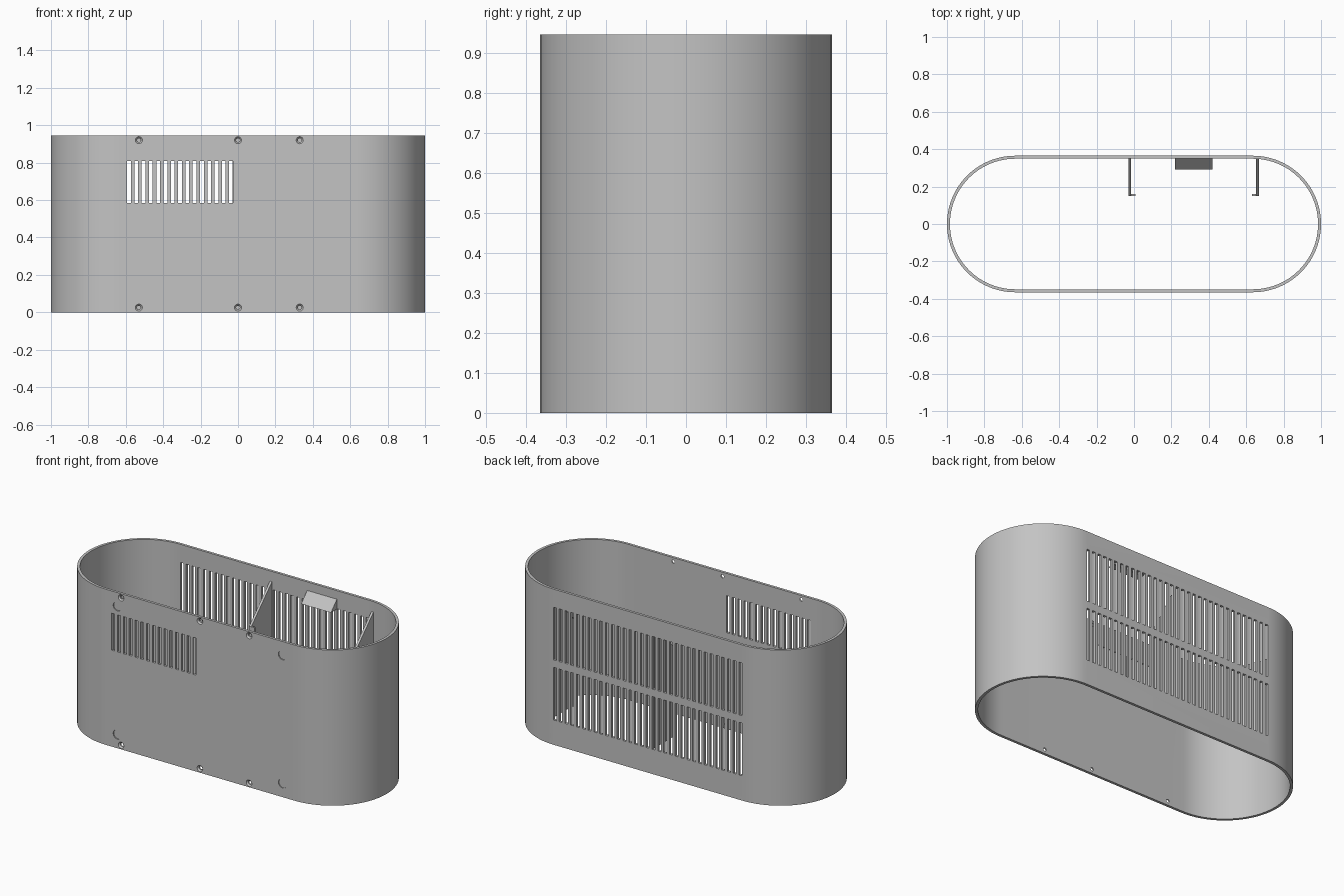
import bpy, bmesh, math
from mathutils import Matrix, Vector

if "Cube" in bpy.data.objects:
    bpy.data.objects.remove(bpy.data.objects["Cube"])

H, R, CX, T = 0.945, 0.365, 0.635, 0.016   # height, end radius, end centre, wall

grey = bpy.data.materials.new("light_grey")
grey.diffuse_color = (0.55, 0.55, 0.55, 1)
grey.use_nodes = True
grey.node_tree.nodes["Principled BSDF"].inputs["Base Color"].default_value = grey.diffuse_color


def finish(bm, name):
    bmesh.ops.recalc_face_normals(bm, faces=bm.faces)
    me = bpy.data.meshes.new(name)
    bm.to_mesh(me)
    bm.free()
    me.materials.append(grey)
    ob = bpy.data.objects.new(name, me)
    bpy.context.collection.objects.link(ob)
    return ob


def box(bm, x0, x1, y0, y1, z0, z1):
    m = Matrix.Translation(((x0 + x1) / 2, (y0 + y1) / 2, (z0 + z1) / 2))
    bmesh.ops.create_cube(bm, size=1, matrix=m @ Matrix.Diagonal((x1 - x0, y1 - y0, z1 - z0, 1)))


def rod(bm, x, z, y_out, y_in, r_out, r_in, seg=24):
    m = Matrix.Translation((x, (y_out + y_in) / 2, z)) @ Matrix.Rotation(math.pi / 2, 4, 'X')
    bmesh.ops.create_cone(bm, cap_ends=True, segments=seg, radius1=r_in, radius2=r_out,
                          depth=y_in - y_out, matrix=m)


def prism(bm, yz, x0, x1):
    a = [bm.verts.new((x0, y, z)) for y, z in yz]
    b = [bm.verts.new((x1, y, z)) for y, z in yz]
    bm.faces.new(a)
    bm.faces.new(b[::-1])
    for i in range(len(yz)):
        j = (i + 1) % len(yz)
        bm.faces.new((a[i], a[j], b[j], b[i]))


def stadium(r, n=48):
    pts = []
    for side, start in ((1, -math.pi / 2), (-1, math.pi / 2)):
        for i in range(n + 1):
            a = start + math.pi * i / n
            pts.append((side * CX + r * math.cos(a), r * math.sin(a)))
    return pts


# Open tube-like casing with a stadium outline
bm = bmesh.new()
rings = [[bm.verts.new((x, y, z)) for x, y in stadium(r)]
         for r, z in ((R, 0), (R, H), (R - T, H), (R - T, 0))]
n = len(rings[0])
for k in range(4):
    p, q = rings[k], rings[(k + 1) % 4]
    for i in range(n):
        j = (i + 1) % n
        bm.faces.new((p[i], p[j], q[j], q[i]))
casing = finish(bm, "casing")

# Cutter for the vent slots and screw holes
holes = [(x, z) for x in (-0.53, 0, 0.33) for z in (0.025, H - 0.025)]
bm = bmesh.new()
pitch, half, first = 0.039, 0.010, -0.583
for i in range(15):
    x = first + pitch * i
    box(bm, x - half, x + half, -0.4, -0.3, 0.585, 0.81)
for i in range(33):
    x = first + pitch * (i - 1)
    for z0, z1 in ((0.15, 0.47), (0.515, 0.835)):
        box(bm, x - half, x + half, 0.3, 0.4, z0, z1)
for x, z in holes:
    rod(bm, x, z, -0.4, -0.3, 0.010, 0.010)
slot_cutter = finish(bm, "slot_cutter")

# Cutter for the countersinks and the four shallow round recesses
bm = bmesh.new()
for x, z in holes:
    rod(bm, x, z, -R - 0.002, -R + 0.008, 0.021, 0.011)
for x in (-0.555, 0.555):
    for z in (0.083, H - 0.083):
        rod(bm, x, z, -R - 0.01, -R + 0.006, 0.028, 0.028, 32)
recess_cutter = finish(bm, "recess_cutter")

bpy.context.view_layer.objects.active = casing
casing.select_set(True)
for cutter in (slot_cutter, recess_cutter):
    cutter.hide_render = True
    mod = casing.modifiers.new("cut", 'BOOLEAN')
    mod.operation, mod.solver, mod.object = 'DIFFERENCE', 'EXACT', cutter
    bpy.ops.object.modifier_apply(modifier=mod.name)
    bpy.data.objects.remove(cutter)
bpy.ops.object.shade_smooth_by_angle(angle=math.radians(30))

# Two inner brackets: sloped plate with a small inward lip
WALL = R - T + 0.002
for name, x, s in (("bracket_middle", -0.03, 1), ("bracket_right", 0.667, -1)):
    bm = bmesh.new()
    prism(bm, [(WALL, 0.15), (0.15, 0.15), (0.15, 0.685), (WALL, 0.885)], x, x + s * 0.014)
    xs = sorted((x + s * 0.013, x + s * 0.037))
    box(bm, xs[0], xs[1], 0.15, 0.16, 0.15, 0.685)
    finish(bm, name)

# Wedge block on the inside of the back wall
bm = bmesh.new()
prism(bm, [(WALL, 0.895), (0.292, 0.833), (WALL, 0.833)], 0.22, 0.42)
finish(bm, "wedge_block")
